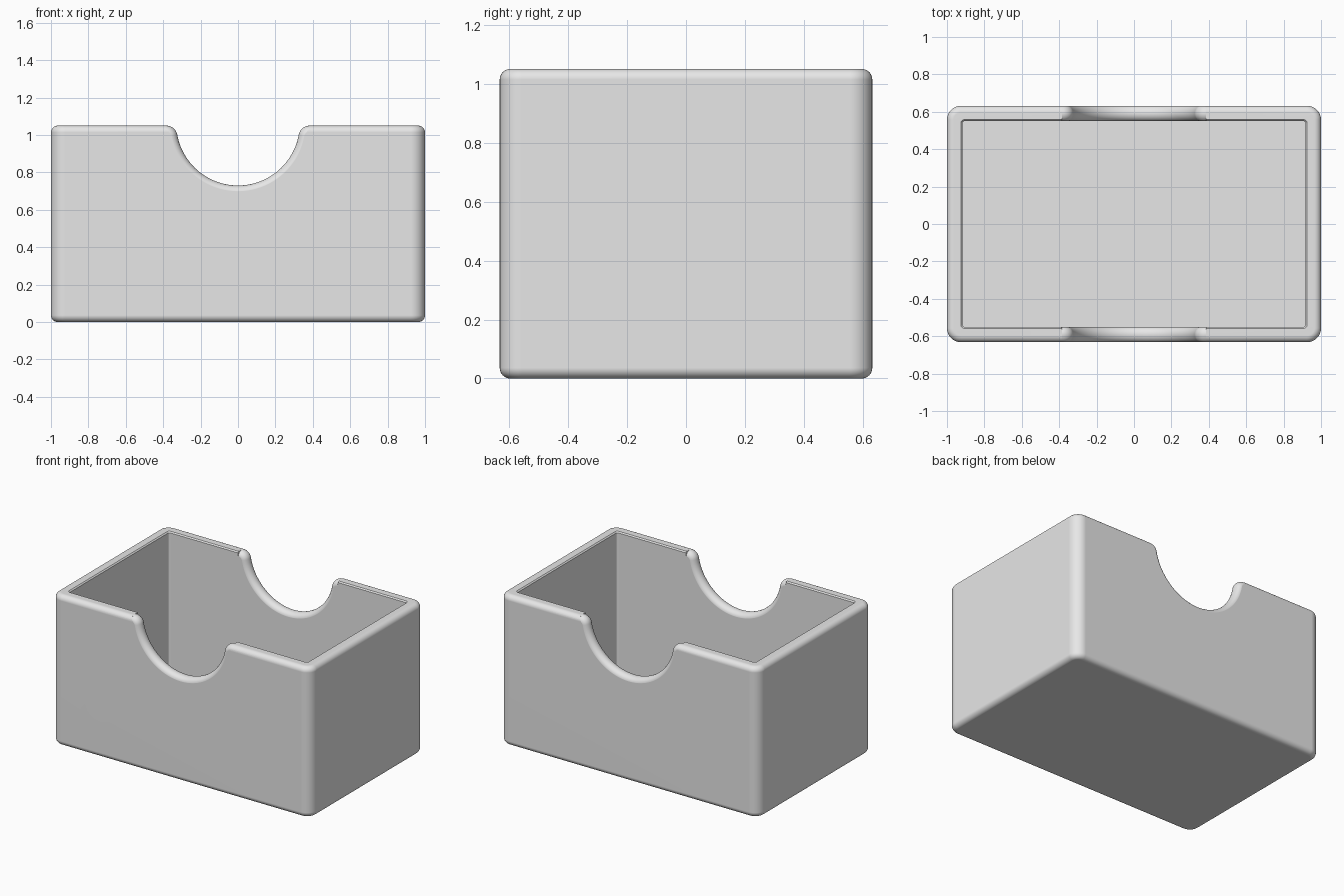
import bpy, bmesh
from math import sin, cos, pi, sqrt, atan2, radians

HX, HY, H = 1.0, 0.632, 1.05      # half width, half depth, height
WALL, FLOOR = 0.082, 0.08
CORNER, EDGE = 0.075, 0.036       # upright corner radius, rim and base rounding

cube = bpy.data.objects.get("Cube")
if cube:
    bpy.data.objects.remove(cube, do_unlink=True)

grey = bpy.data.materials.new("light_grey")
grey.use_nodes = True
grey.diffuse_color = (0.8, 0.8, 0.8, 1)
grey.node_tree.nodes["Principled BSDF"].inputs["Base Color"].default_value = (0.8, 0.8, 0.8, 1)


def loft(name, rings):
    """Skin a stack of equal-length point rings into a closed solid."""
    bm = bmesh.new()
    loops = [[bm.verts.new(p) for p in ring] for ring in rings]
    n = len(loops[0])
    for a, b in zip(loops, loops[1:]):
        for i in range(n):
            j = (i + 1) % n
            bm.faces.new((a[i], a[j], b[j], b[i]))
    bm.faces.new(loops[0][::-1])
    bm.faces.new(loops[-1])
    bmesh.ops.recalc_face_normals(bm, faces=bm.faces)
    mesh = bpy.data.meshes.new(name)
    bm.to_mesh(mesh)
    bm.free()
    mesh.materials.append(grey)
    obj = bpy.data.objects.new(name, mesh)
    bpy.context.collection.objects.link(obj)
    return obj


def rounded_rect(inset, z, r, steps=8):
    pts = []
    for q, (sx, sy) in enumerate([(1, 1), (-1, 1), (-1, -1), (1, -1)]):
        for k in range(steps + 1):
            a = (q + k / steps) * pi / 2
            pts.append((sx * (HX - inset - r) + r * cos(a),
                        sy * (HY - inset - r) + r * sin(a), z))
    return pts


# Box shell: up the outside, over the rim and down to the floor
arc = [k / 8 * pi / 2 for k in range(9)]
shell = []
for a in arc:
    i = EDGE * (1 - sin(a))
    shell.append(rounded_rect(i, EDGE * (1 - cos(a)), CORNER - i))
for a in arc:
    i = EDGE * (1 - cos(a))
    shell.append(rounded_rect(i, H - EDGE * (1 - sin(a)), CORNER - i))
shell.append(rounded_rect(WALL - 0.008, H, 0.02))
shell.append(rounded_rect(WALL, H - 0.008, 0.012))
shell.append(rounded_rect(WALL, FLOOR, 0.012))
box = loft("box", shell)

# Finger notch: a large arc blended into the rim by a small fillet
R, RF, ZC = 0.33, 0.06, 1.06
ZF = H - RF
XF = sqrt((R + RF) ** 2 - (ZC - ZF) ** 2)
TILT = atan2(ZF - ZC, XF)


def notch_ring(y, e):
    half = []
    for k in range(21):
        a = -pi / 2 + (TILT + pi / 2) * k / 20
        half.append(((R + e) * cos(a), ZC + (R + e) * sin(a)))
    for k in range(1, 11):
        a = TILT + pi - (TILT + pi / 2) * k / 10
        half.append((XF + (RF - e) * cos(a), ZF + (RF - e) * sin(a)))
    half.append((XF + 0.02, H + 0.1))
    return [(x, y, z) for x, z in half] + [(-x, y, z) for x, z in half[:0:-1]]


bpy.context.view_layer.objects.active = box
for side in (-1, 1):
    mid = side * (HY - WALL / 2)
    rings = [notch_ring(mid - 0.06, EDGE)]
    for k in range(17):
        c = -cos(pi * k / 16)
        rings.append(notch_ring(mid + c * (WALL / 2 + 0.0005),
                                EDGE * (1 - sqrt(max(0, 1 - c * c)))))
    rings.append(notch_ring(mid + 0.06, EDGE))
    cutter = loft("notch_cutter", rings)
    cutter.hide_render = True
    cut = box.modifiers.new("notch", "BOOLEAN")
    cut.operation, cut.solver, cut.object = "DIFFERENCE", "EXACT", cutter
    bpy.ops.object.modifier_apply(modifier=cut.name)
    bpy.data.objects.remove(cutter, do_unlink=True)

# Smooth rounded edges with flat walls
bpy.ops.object.select_all(action="DESELECT")
box.select_set(True)
bpy.ops.object.shade_smooth_by_angle(angle=radians(35))
flat = box.modifiers.new("flat_walls", "WEIGHTED_NORMAL")
flat.keep_sharp = True
